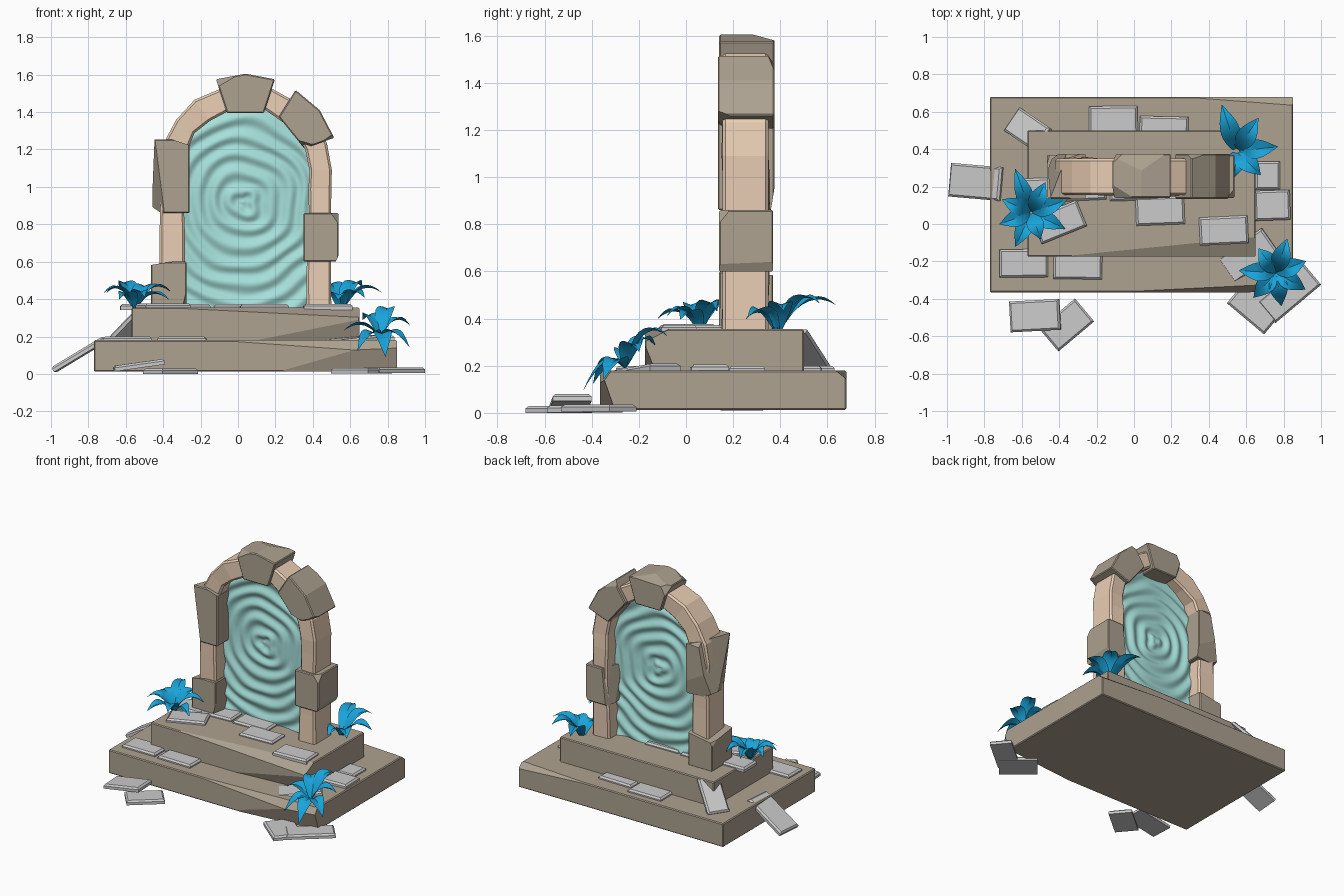
import bpy, bmesh, random
from math import sin, cos, pi, radians, sqrt, atan2
from mathutils import Vector, Euler, noise

if "Cube" in bpy.data.objects:
    bpy.data.objects.remove(bpy.data.objects["Cube"])

rng = random.Random(7)


def material(name, r, g, b):
    m = bpy.data.materials.new(name)
    m.diffuse_color = (r, g, b, 1)
    m.use_nodes = True
    m.node_tree.nodes["Principled BSDF"].inputs["Base Color"].default_value = m.diffuse_color
    return m


STONE = material("brown_stone", .42, .36, .28)
CREAM = material("cream_stone", .82, .62, .46)
TEAL = material("portal_teal", .38, .74, .70)
BLUE = material("leaf_blue", .01, .37, .70)


def finish(bm, name, mat=None, smooth=None):
    me = bpy.data.meshes.new(name)
    bm.to_mesh(me)
    bm.free()
    ob = bpy.data.objects.new(name, me)
    bpy.context.collection.objects.link(ob)
    if mat:
        me.materials.append(mat)
    if smooth:
        bpy.ops.object.select_all(action='DESELECT')
        ob.select_set(True)
        bpy.context.view_layer.objects.active = ob
        bpy.ops.object.shade_smooth_by_angle(angle=radians(smooth))
    return ob


def cut(bm, point, normal):
    r = bmesh.ops.bisect_plane(bm, geom=bm.verts[:] + bm.edges[:] + bm.faces[:],
                               plane_co=point, plane_no=normal, clear_outer=True)
    edges = [e for e in r['geom_cut'] if isinstance(e, bmesh.types.BMEdge)]
    if edges:
        bmesh.ops.holes_fill(bm, edges=edges, sides=0)
    bm.normal_update()


def bevel_sharp(bm, width):
    bmesh.ops.recalc_face_normals(bm, faces=bm.faces[:])
    bm.normal_update()
    sharp = [e for e in bm.edges if len(e.link_faces) == 2 and e.calc_face_angle(0) > .9]
    bmesh.ops.bevel(bm, geom=sharp, offset=width, segments=1, affect='EDGES',
                    profile=.5, clamp_overlap=True)
    bm.normal_update()


def prism(name, pts, y0, y1, chips=0, cuts=()):
    """Convex x-z outline extruded along y, with broken edges and corners."""
    bm = bmesh.new()
    f = [bm.verts.new((x, y0, z)) for x, z in pts]
    b = [bm.verts.new((x, y1, z)) for x, z in pts]
    bm.faces.new(f)
    bm.faces.new(b[::-1])
    for i in range(len(pts)):
        j = (i + 1) % len(pts)
        bm.faces.new((f[i], f[j], b[j], b[i]))
    bevel_sharp(bm, .006)
    for p, n in cuts:
        cut(bm, Vector(p), Vector(n).normalized())
    for _ in range(chips):
        v = rng.choice(bm.verts[:])
        n = (v.normal + Vector([rng.uniform(-.5, .5) for _ in range(3)])).normalized()
        cut(bm, v.co - n * rng.uniform(.012, .03), n)
    return finish(bm, name, STONE)


def rect(x0, x1, z0, z1):
    return [(x0, z0), (x1, z0), (x1, z1), (x0, z1)]


# Two-step plinth with long broken edges
prism("lower_step", rect(-.77, .85, .012, .18), -.365, .68, cuts=[
    ((.1, -.365, .165), (.05, -1, .7)), ((.4, -.36, .05), (.1, -1, -.35)),
    ((.5, .68, .165), (.06, .8, 1))])
prism("upper_step", rect(-.57, .65, .17, .355), -.175, .50, cuts=[
    ((-.2, -.155, .355), (.05, -.5, 1)), ((.25, -.175, .21), (.08, -1, -.4))])

# Cream arch: two pillars joined by a half ring
CX, CZ, RI, RO = .04, 1.09, .335, .46
heights = [.33 + .22 * i for i in range(4)]
rows = [(-1, 0, z) for z in heights]
rows += [(-cos(pi * i / 10), sin(pi * i / 10), CZ) for i in range(11)]
rows += [(1, 0, z) for z in reversed(heights)]
bm = bmesh.new()
rings = []
for c, s, z in rows:
    ri, ro = RI + rng.uniform(-.012, .012), RO + rng.uniform(-.008, .006)
    j = rng.uniform(-.008, .008)
    rings.append([bm.verts.new((CX + r * c, y, z + r * s)) for r, y in
                  ((ri, .155 + j), (ro, .155), (ro, .35), (ri, .35 + j))])
for a, b in zip(rings, rings[1:]):
    for i in range(4):
        j = (i + 1) % 4
        bm.faces.new((a[i], a[j], b[j], b[i]))
bm.faces.new(rings[0])
bm.faces.new(rings[-1][::-1])
bevel_sharp(bm, .012)
finish(bm, "cream_arch", CREAM)


# Brown blocks clasping the arch
def wedge(angle, half, r0, r1):
    spots = [(r0, 1), (r0, -1), (r1, -1), (r1 + .005, 0), (r1, 1)]
    return [(CX + r * cos(radians(angle + k * half)), CZ + r * sin(radians(angle + k * half)))
            for r, k in spots]


prism("left_foot_block", rect(-.465, -.275, .35, .60), .14, .37, 4)
prism("left_upper_block", rect(-.457, -.258, .86, 1.253), .135, .375, 6)
prism("right_middle_block", rect(.35, .537, .60, .86), .14, .37, 3)
prism("right_arch_block", wedge(39, 19, .335, .505), .135, .375, 4)
prism("keystone", wedge(90, 18, .32, .51), .14, .375, 3)

# Rippled portal sheet filling the arch
NX, NZ = 70, 110
bm = bmesh.new()
grid = []
for k in range(NZ + 1):
    z = .335 + 1.09 * k / NZ
    w = .35 if z < CZ else sqrt(max(.0004, .35 ** 2 - (z - CZ) ** 2))
    row = []
    for i in range(NX + 1):
        x = CX + w * (2 * i / NX - 1)
        dx, dz = x - .03, z - .92
        d = sqrt(dx * dx + dz * dz * .9) + .012 * sin(3 * atan2(dz, dx) + 9 * z)
        d += .022 * noise.noise(Vector((x * 5, 3.1, z * 5)))
        row.append(bm.verts.new((x, .255 + .009 * sin(d * 2 * pi / .088), z)))
    grid.append(row)
for a, b in zip(grid, grid[1:]):
    for i in range(NX):
        bm.faces.new((a[i], a[i + 1], b[i + 1], b[i]))
finish(bm, "portal_surface", TEAL, smooth=80)


# Loose grey paving slabs
def slab(x, y, z, turn=0, sx=.26, sy=.15, pitch=0):
    bm = bmesh.new()
    bmesh.ops.create_cube(bm, size=1)
    for v in bm.verts:
        v.co = Vector((v.co.x * sx, v.co.y * sy, v.co.z * .03))
    top = [e for e in bm.edges if all(v.co.z > 0 for v in e.verts)]
    bmesh.ops.bevel(bm, geom=top, offset=.011, segments=1, affect='EDGES', profile=.5)
    ob = finish(bm, "paving_slab")
    ob.location = (x, y, z)
    ob.rotation_euler = Euler((0, radians(pitch), radians(turn)))


for x, y in ((-.11, .555), (.16, .50), (-.59, -.21), (-.30, -.22)):  # on the lower step
    slab(x, y, .185, rng.uniform(-4, 2))
for x, y in ((-.50, .17), (-.28, .2), (0, .2), (.14, .07), (.48, -.035)):  # on the upper step
    slab(x, y, .358, rng.uniform(0, 3))
slab(-.40, .01, .362, 22)
slab(.715, .26, .185, 0, .13)
slab(.74, .10, .19, 2, .19, .16)
slab(.61, -.17, .18, 35, .29, .16, -6)
slab(-.847, .225, .105, -5, .32, .18, -31)  # leaning on the plinth
slab(-.57, .505, .265, -34, .26, .15, -41)
slab(.66, -.43, .017, -40, .26, .20)  # on the ground
slab(.83, -.37, .02, 40, .32)
slab(-.53, -.49, .047, 3, .27, .165, -8)
slab(-.36, -.54, .015, 40, .25, .16)


# Leafy plants: creased blades arching out from one base, tips higher towards +y
def plant(name, base, start, step, reaches, rise, lean, width):
    base = Vector(base)
    bm = bmesh.new()
    for k, reach in enumerate(reaches):
        a = radians(start + k * step)
        out = Vector((cos(a), sin(a), 0))
        side = Vector((-out.y, out.x, 0))
        tip = base + out * reach + Vector((0, 0, rise + lean * out.y + rng.uniform(-.02, .02)))
        mid = base + out * reach * .45
        mid.z = max(base.z, tip.z) + .085
        rows = []
        N = 9
        for i in range(N + 1):
            s = i / N
            p = base * (1 - s) ** 2 + mid * 2 * s * (1 - s) + tip * s * s
            w = width * (.18 * (1 - s) + sin(pi * s ** .9)) if i < N else .001
            up = Vector((0, 0, w * .35))
            rows.append([bm.verts.new(q) for q in (p - side * w + up, p, p + side * w + up)])
        for a0, b0 in zip(rows, rows[1:]):
            for i in range(2):
                bm.faces.new((a0[i], b0[i], b0[i + 1], a0[i + 1]))
    finish(bm, name, BLUE, smooth=30)


plant("left_plant", (-.55, .06, .34), 110, -45, (.25, .18, .2, .2, .15, .2, .18, .17), .085, .03, .042)
plant("right_plant", (.55, .39, .33), 108, -51, (.26, .21, .22, .18, .14), .10, .04, .048)
plant("front_plant", (.76, -.26, .19), 72, -51, (.19, .17, .18, .18, .18, .2, .16), .02, .11, .046)
